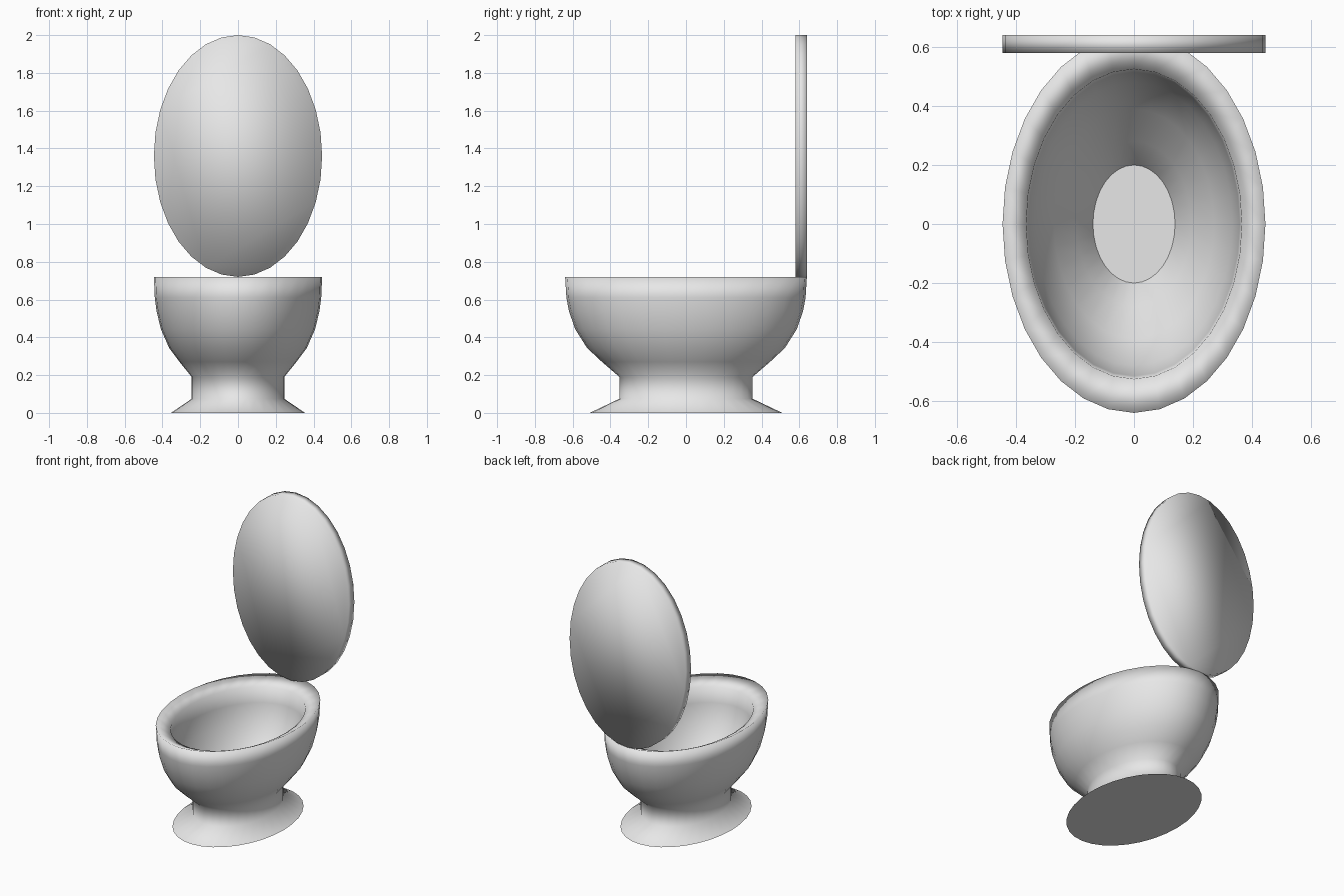
import bpy, bmesh, math
from mathutils import Matrix

SEGMENTS = 32
WIDTH_RATIO = 0.696  # every oval is narrower across x than along y

cube = bpy.data.objects.get("Cube")
if cube:
    bpy.data.objects.remove(cube, do_unlink=True)

porcelain = bpy.data.materials.new("light_grey_porcelain")
porcelain.use_nodes = True
porcelain.diffuse_color = (0.8, 0.8, 0.8, 1)
porcelain.node_tree.nodes["Principled BSDF"].inputs["Base Color"].default_value = (0.8, 0.8, 0.8, 1)


def add_object(name, bm):
    mesh = bpy.data.meshes.new(name)
    bm.to_mesh(mesh)
    bm.free()
    mesh.materials.append(porcelain)
    obj = bpy.data.objects.new(name, mesh)
    bpy.context.collection.objects.link(obj)
    return obj


def oval_ring(bm, radius, z):
    ring = []
    for i in range(SEGMENTS):
        a = math.tau * i / SEGMENTS
        ring.append(bm.verts.new((radius * WIDTH_RATIO * math.cos(a), radius * math.sin(a), z)))
    return ring


# Bowl: one profile from the foot, up the outside, over the rim, down the inside
profile = [
    (0.51, 0.0), (0.352, 0.075), (0.352, 0.19),                # foot and neck
    (0.445, 0.27), (0.524, 0.344), (0.587, 0.444),             # outer belly
    (0.62, 0.54), (0.633, 0.61), (0.64, 0.72),                 # outer lip
    (0.525, 0.675), (0.515, 0.57), (0.48, 0.45),               # rim and inner wall
    (0.39, 0.31), (0.28, 0.21), (0.2, 0.1),                    # inner bowl and drain
]
bm = bmesh.new()
rings = [oval_ring(bm, r, z) for r, z in profile]
for low, high in zip(rings, rings[1:]):
    for i in range(SEGMENTS):
        j = (i + 1) % SEGMENTS
        bm.faces.new((low[i], low[j], high[j], high[i])).smooth = True
# Flat underside and flat bowl floor
bm.faces.new(list(reversed(rings[0])))
bm.faces.new(rings[-1])
add_object("bowl", bm)

# Lid: thin upright oval standing on the back of the rim
bm = bmesh.new()
bmesh.ops.create_cone(bm, cap_ends=True, segments=SEGMENTS, radius1=0.64, radius2=0.64, depth=0.06,
                      matrix=Matrix.Rotation(math.pi / 2, 4, 'X'))
bmesh.ops.scale(bm, vec=(WIDTH_RATIO, 1, 1), verts=bm.verts)
bmesh.ops.translate(bm, vec=(0, 0.61, 1.36), verts=bm.verts)
for face in bm.faces:
    face.smooth = True
add_object("lid", bm)
